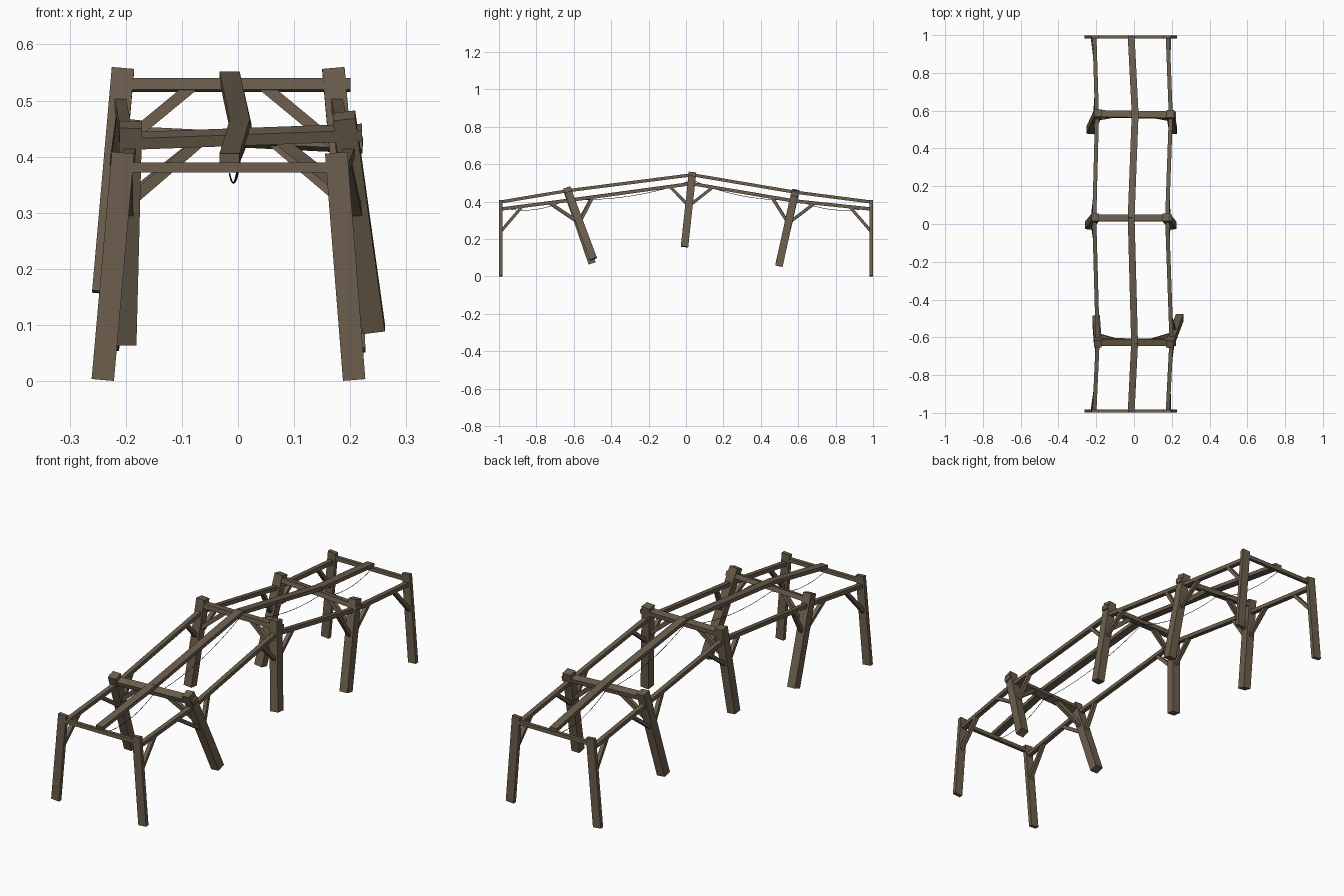
import bpy, bmesh, math
from mathutils import Vector

if "Cube" in bpy.data.objects:
    bpy.data.objects.remove(bpy.data.objects["Cube"])


def material(name, rgb):
    m = bpy.data.materials.new(name)
    m.diffuse_color = (*rgb, 1)
    m.use_nodes = True
    m.node_tree.nodes["Principled BSDF"].inputs["Base Color"].default_value = m.diffuse_color
    return m


WOOD = material("weathered wood", (0.15, 0.114, 0.074))
CABLE = material("dark cable", (0.015, 0.013, 0.011))


def timber(name, a, b, side, width, depth):
    """Squared timber from a to b; width is measured along the side direction."""
    a, b = Vector(a), Vector(b)
    axis = (b - a).normalized()
    u = Vector(side)
    u = (u - axis * u.dot(axis)).normalized()
    v = axis.cross(u)
    bm = bmesh.new()
    ends = []
    for p in (a, b):
        ends.append([bm.verts.new(p + u * su * width / 2 + v * sv * depth / 2)
                     for su, sv in ((-1, -1), (1, -1), (1, 1), (-1, 1))])
    bm.faces.new(ends[0][::-1])
    bm.faces.new(ends[1])
    for i in range(4):
        j = (i + 1) % 4
        bm.faces.new((ends[0][i], ends[0][j], ends[1][j], ends[1][i]))
    bmesh.ops.recalc_face_normals(bm, faces=bm.faces)
    me = bpy.data.meshes.new(name)
    bm.to_mesh(me)
    bm.free()
    me.materials.append(WOOD)
    ob = bpy.data.objects.new(name, me)
    bpy.context.collection.objects.link(ob)
    return ob


def on_post(post, z):
    """Point on a post's centre line at height z."""
    a, b = Vector(post[0]), Vector(post[1])
    return a + (b - a) * ((z - a.z) / (b.z - a.z))


# Each frame: left post (bottom, top), right post, beam heights left/right
frames = [
    dict(posts=[((-.241, -.99, .002), (-.205, -.99, .407)),
                ((.207, -.99, .002), (.175, -.99, .407))], beam=(.381, .381)),
    dict(posts=[((-.201, -.502, .07), (-.191, -.635, .457)),
                ((.242, -.495, .093), (.189, -.637, .473))], beam=(.428, .443)),
    dict(posts=[((-.240, -.008, .158), (-.205, .035, .556)),
                ((.205, -.008, .158), (.170, .035, .556))], beam=(.528, .528)),
    dict(posts=[((-.232, .497, .06), (-.190, .588, .462)),
                ((.207, .497, .055), (.193, .583, .452))], beam=(.440, .420)),
    dict(posts=[((-.241, .99, .002), (-.205, .99, .407)),
                ((.207, .99, .002), (.175, .99, .407))], beam=(.381, .381)),
]
purlin_z = [.36, .408, .496, .404, .36]
ridge = [(-.015, -.995, .397), (.003, -.633, .458), (-.015, .034, .543),
         (.006, .584, .450), (-.015, .995, .397)]
cable_z = [.37, .413, .515, .412, .37]

# Posts, cross beams and the braces within each frame
for i, f in enumerate(frames):
    end = i in (0, 4)
    depth = .018 if end else .04
    for tag, p in zip(("left", "right"), f["posts"]):
        timber(f"{tag}_post_{i + 1}", p[0], p[1], (1, 0, 0), .04, depth)
    bl, br = (on_post(p, z) for p, z in zip(f["posts"], f["beam"]))
    lean = Vector(f["posts"][0][1]) - Vector(f["posts"][0][0])
    over = Vector((0.0 if end else .028, 0, 0))
    timber(f"cross_beam_{i + 1}", bl, br + over, lean, .018 if end else .021,
           .016 if end else .036)
    if not end:
        for tag, p, t in (("left", f["posts"][0], .34), ("right", f["posts"][1], .66)):
            top = bl.lerp(br, t)
            low = on_post(p, top.z - .115)
            timber(f"{tag}_cross_brace_{i + 1}", low, top, (0, 1, 0), .018, .02)

# Side purlins between frames, with braces running along the length
for s, tag in enumerate(("left", "right")):
    pts = [on_post(f["posts"][s], z) for f, z in zip(frames, purlin_z)]
    for i in range(4):
        timber(f"{tag}_purlin_{i + 1}", pts[i], pts[i + 1], (1, 0, 0), .021, .018)
        for k, j in ((i, i + 1), (i + 1, i)):
            run = pts[j] - pts[k]
            top = pts[k] + run * (.115 / abs(run.y))
            low = on_post(frames[k]["posts"][s], pts[k].z - .12)
            timber(f"{tag}_long_brace_{k + 1}_{j + 1}", low, top, (1, 0, 0), .018, .016)

# Ridge beam lying on the cross beams
for i in range(4):
    timber(f"ridge_beam_{i + 1}", ridge[i], ridge[i + 1], (1, 0, 0), .036, .017)

# Sagging cable under the ridge
N = 12
path = []
for i in range(4):
    a, b = Vector(ridge[i]), Vector(ridge[i + 1])
    a.z, b.z = cable_z[i], cable_z[i + 1]
    sag = .035
    for k in range(N + (i == 3)):
        t = k / N
        q = a.lerp(b, t)
        q.z -= sag * 4 * t * (1 - t)
        path.append(q)
cu = bpy.data.curves.new("hanging_cable", 'CURVE')
cu.dimensions = '3D'
cu.bevel_depth = .0013
cu.bevel_resolution = 0
cu.use_fill_caps = True
sp = cu.splines.new('POLY')
sp.points.add(len(path) - 1)
for pt, q in zip(sp.points, path):
    pt.co = (*q, 1)
cu.materials.append(CABLE)
bpy.context.collection.objects.link(bpy.data.objects.new("hanging_cable", cu))
